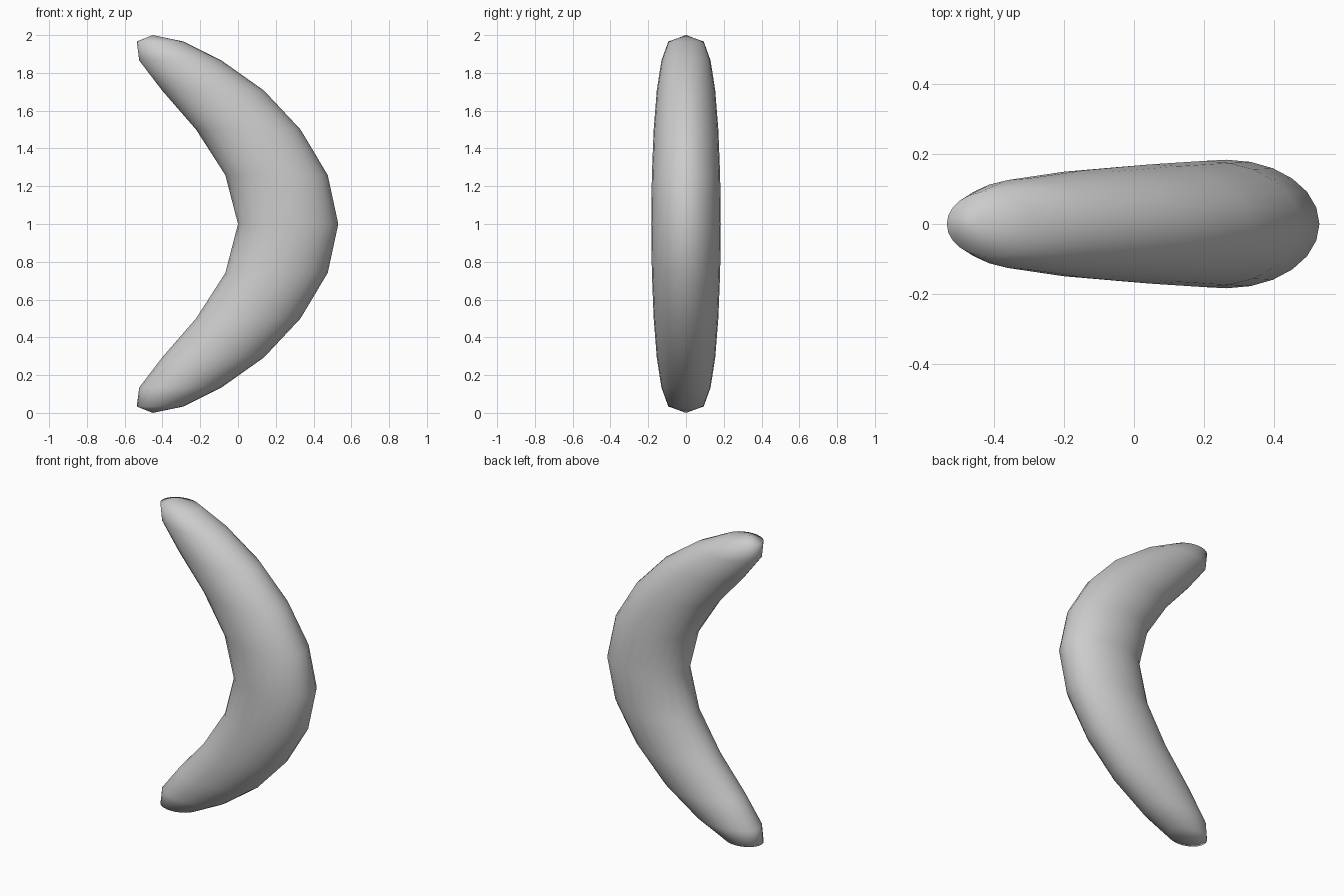
import bpy, bmesh, math

if "Cube" in bpy.data.objects:
    bpy.data.objects.remove(bpy.data.objects["Cube"])

SEG = 24
Y_MAX = 0.184
# Half profile from the middle ring to the end ring: (inner x, outer x)
HALF = [(0.0, 0.531), (-0.067, 0.475), (-0.222, 0.331),
        (-0.402, 0.137), (-0.523, -0.088), (-0.536, -0.288)]
TIP_X = -0.451

bm = bmesh.new()


def ring(k):
    """Horizontal elliptical ring, k steps of 15 degrees above the middle."""
    a = math.radians(15 * k)
    inner, outer = HALF[abs(k)]
    cx, rx = (inner + outer) / 2, (outer - inner) / 2
    ry = Y_MAX * math.sqrt(math.cos(a))
    return [bm.verts.new((cx + rx * math.cos(t), ry * math.sin(t), 1 + math.sin(a)))
            for t in (2 * math.pi * i / SEG for i in range(SEG))]


# Curved body: stacked rings bridged with quads
rings = [ring(k) for k in range(-5, 6)]
for lo, hi in zip(rings, rings[1:]):
    for i in range(SEG):
        j = (i + 1) % SEG
        bm.faces.new((lo[i], lo[j], hi[j], hi[i]))

# Rounded ends: fans to a single point
for end, z in ((rings[0], 0.0), (rings[-1], 2.0)):
    tip = bm.verts.new((TIP_X, 0, z))
    for i in range(SEG):
        bm.faces.new((end[i], end[(i + 1) % SEG], tip))

bmesh.ops.recalc_face_normals(bm, faces=bm.faces)
for f in bm.faces:
    f.smooth = True

mesh = bpy.data.meshes.new("crescent_body")
bm.to_mesh(mesh)
bm.free()
body = bpy.data.objects.new("crescent_body", mesh)
bpy.context.collection.objects.link(body)
